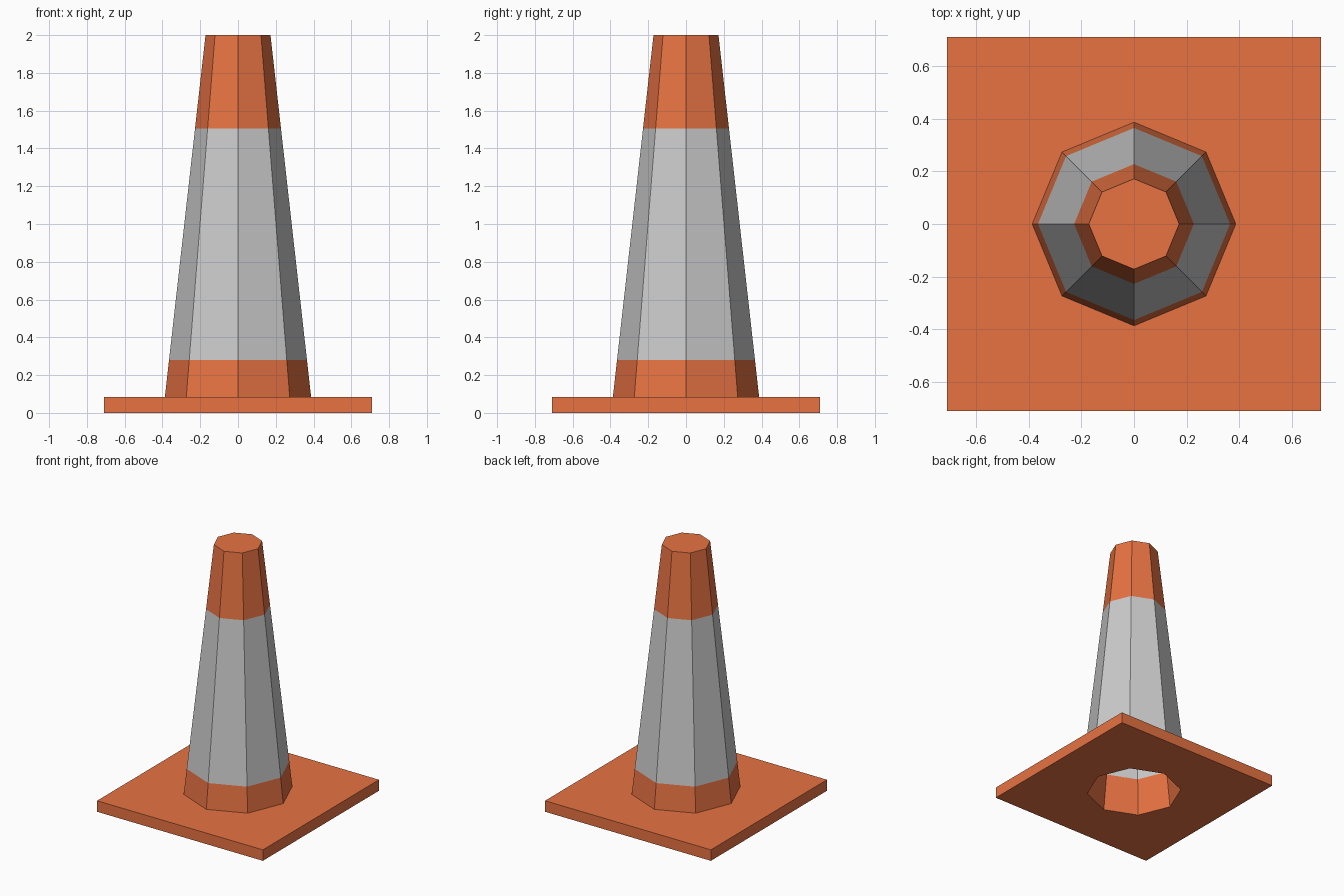
import bpy, bmesh
from math import cos, sin, pi, radians

if "Cube" in bpy.data.objects:
    bpy.data.objects.remove(bpy.data.objects["Cube"])

SIDES = 8
BASE_Z, TOP_Z = 0.085, 2.0
BASE_R, TOP_R = 0.387, 0.172
WALL = 0.057


def material(name, color):
    mat = bpy.data.materials.new(name)
    mat.diffuse_color = color
    mat.use_nodes = True
    mat.node_tree.nodes["Principled BSDF"].inputs["Base Color"].default_value = mat.diffuse_color
    return mat


RED = material("red_plastic", (0.8, 0.17, 0.055, 1))
WHITE = material("reflective_white", (0.8, 0.8, 0.8, 1))


def cone_radius(z):
    return BASE_R + (TOP_R - BASE_R) * (z - BASE_Z) / (TOP_Z - BASE_Z)


def octagon(bm, r, z):
    return [bm.verts.new((r * cos(2 * pi * k / SIDES), r * sin(2 * pi * k / SIDES), z))
            for k in range(SIDES)]


def square(bm, half, z):
    # eight points around a square, at the same angles as the octagon
    pts = []
    for k in range(SIDES):
        c, s = cos(2 * pi * k / SIDES), sin(2 * pi * k / SIDES)
        f = half / max(abs(c), abs(s))
        pts.append(bm.verts.new((c * f, s * f, z)))
    return pts


def loft(bm, rings, slots):
    for a, b, slot in zip(rings, rings[1:], slots):
        for k in range(SIDES):
            n = (k + 1) % SIDES
            bm.faces.new((a[k], a[n], b[n], b[k])).material_index = slot


def finish(bm, name, mats):
    mesh = bpy.data.meshes.new(name)
    bm.to_mesh(mesh)
    bm.free()
    for m in mats:
        mesh.materials.append(m)
    obj = bpy.data.objects.new(name, mesh)
    bpy.context.collection.objects.link(obj)
    return obj


# square base plate with the opening underneath
bm = bmesh.new()
loft(bm, [octagon(bm, cone_radius(0) - WALL, 0), square(bm, 0.71, 0),
          square(bm, 0.71, BASE_Z), octagon(bm, BASE_R, BASE_Z)], [0, 0, 0])
bmesh.ops.dissolve_limit(bm, angle_limit=radians(1), verts=bm.verts[:], edges=[])
finish(bm, "base_plate", [RED])

# hollow cone: outer skin with cap, then inner skin with ceiling
bm = bmesh.new()
bands = [0, 1, 0]
outer = [octagon(bm, cone_radius(z), z) for z in (BASE_Z, 0.28, 1.505, TOP_Z)]
loft(bm, outer, bands)
bm.faces.new(outer[-1])
inner = [octagon(bm, cone_radius(z) - WALL, z) for z in (TOP_Z - 0.05, 1.505, 0.28, 0)]
loft(bm, inner, bands)
bm.faces.new(inner[0][::-1])
finish(bm, "cone_body", [RED, WHITE])
